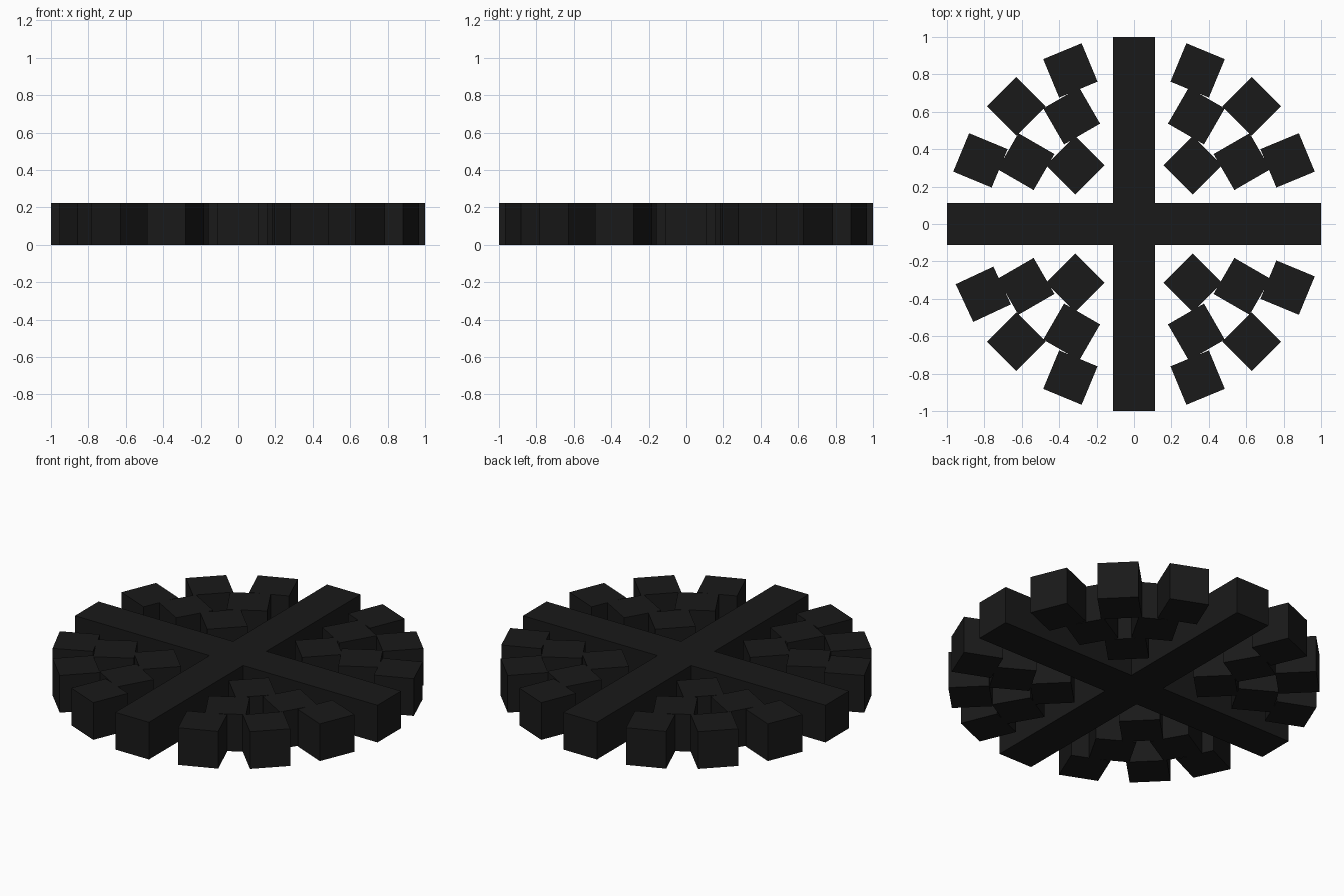
import bpy
from math import radians, cos, sin

if "Cube" in bpy.data.objects:
    bpy.data.objects.remove(bpy.data.objects["Cube"])

SIZE = 2 / 9  # nine touching cubes span the full width

black = bpy.data.materials.new("black")
black.diffuse_color = (0.01, 0.01, 0.01, 1)
black.use_nodes = True
black.node_tree.nodes["Principled BSDF"].inputs["Base Color"].default_value = black.diffuse_color


def cube(name, radius, degrees):
    a = radians(degrees)
    bpy.ops.mesh.primitive_cube_add(
        size=SIZE,
        location=(radius * cos(a), radius * sin(a), SIZE / 2),
        rotation=(0, 0, a))
    ob = bpy.context.object
    ob.name = name
    ob.data.materials.append(black)


# Centre cube
cube("centre_cube", 0, 0)

# Four concentric rings of 4, 8, 12 and 16 cubes, each turned to face outward
for ring in range(1, 5):
    count = 4 * ring
    for i in range(count):
        angle = 360 * i / count
        # one outer cube sits slightly off the even spacing
        if ring == 4 and i == 9:
            angle = 205
        cube(f"ring_{ring}_cube_{i + 1}", ring * SIZE, angle)
